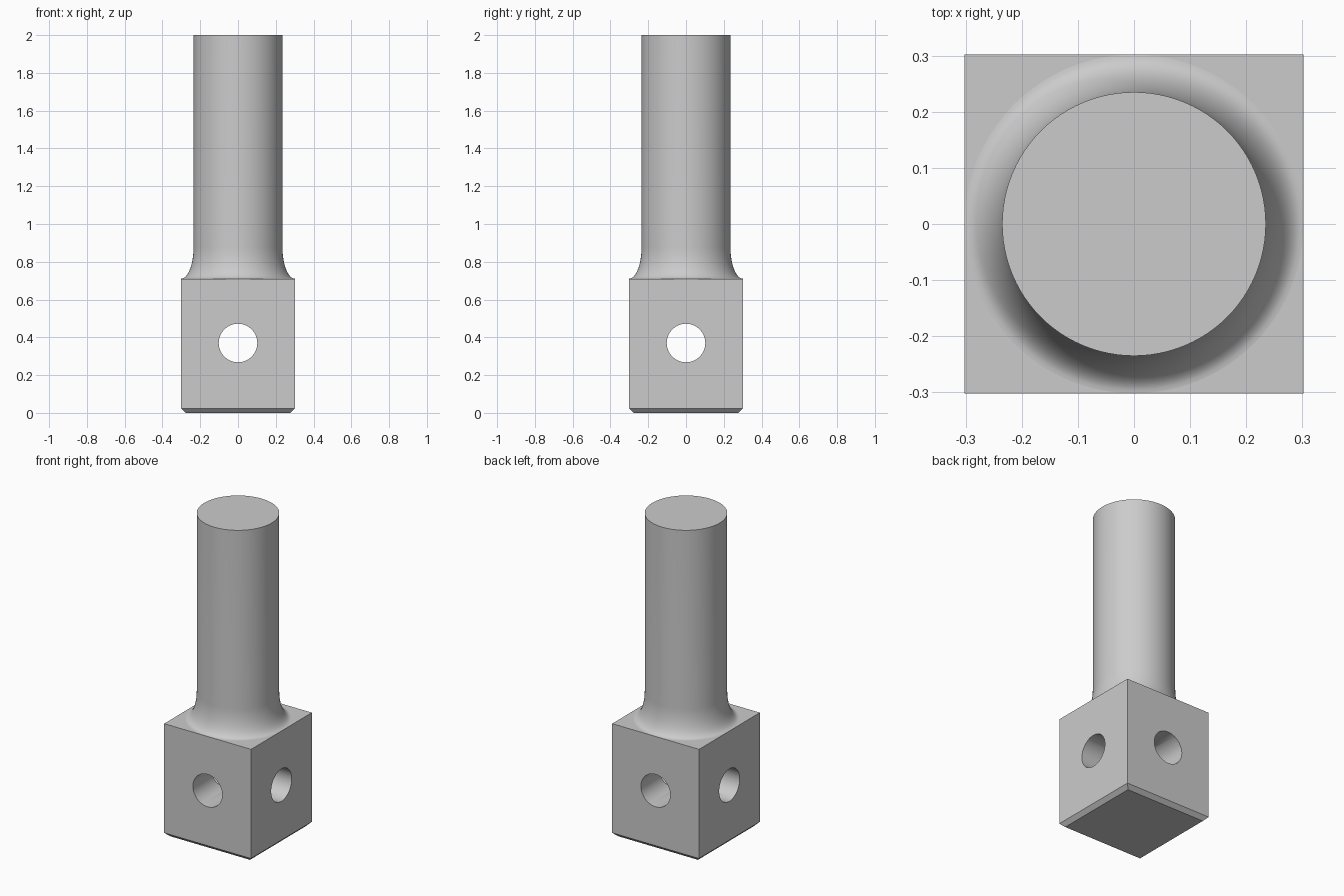
import bpy, bmesh, math

default = bpy.data.objects.get("Cube")
if default:
    bpy.data.objects.remove(default, do_unlink=True)

HALF, BLOCK_TOP, CHAMFER = 0.302, 0.71, 0.024
HOLE_R, HOLE_Z = 0.102, 0.37
SHAFT_R, FILLET_TOP, TOP = 0.235, 0.88, 2.0

steel = bpy.data.materials.new("plain grey")
steel.use_nodes = True
grey = (0.6, 0.6, 0.6, 1)
steel.diffuse_color = grey
steel.node_tree.nodes["Principled BSDF"].inputs["Base Color"].default_value = grey


def add_object(name, bm):
    bmesh.ops.recalc_face_normals(bm, faces=bm.faces)
    mesh = bpy.data.meshes.new(name)
    bm.to_mesh(mesh)
    bm.free()
    mesh.materials.append(steel)
    obj = bpy.data.objects.new(name, mesh)
    bpy.context.collection.objects.link(obj)
    return obj


def activate(obj):
    bpy.ops.object.select_all(action='DESELECT')
    obj.select_set(True)
    bpy.context.view_layer.objects.active = obj


def smooth(obj):
    activate(obj)
    bpy.ops.object.shade_smooth_by_angle(angle=math.radians(30))


# Square block with a chamfered underside
bm = bmesh.new()
bmesh.ops.create_cube(bm, size=1)
for v in bm.verts:
    v.co.x *= 2 * HALF
    v.co.y *= 2 * HALF
    v.co.z = (v.co.z + 0.5) * BLOCK_TOP
bottom = [e for e in bm.edges if all(v.co.z < 0.01 for v in e.verts)]
bmesh.ops.bevel(bm, geom=bottom, offset=CHAMFER, segments=1, affect='EDGES')
block = add_object("square_block", bm)

# Crossing through holes along x and y
for name, rotation in (("hole_cutter_y", (math.pi / 2, 0, 0)),
                       ("hole_cutter_x", (0, math.pi / 2, 0))):
    bm = bmesh.new()
    bmesh.ops.create_cone(bm, cap_ends=True, segments=64, radius1=HOLE_R,
                          radius2=HOLE_R, depth=1)
    cutter = add_object(name, bm)
    cutter.location.z = HOLE_Z
    cutter.rotation_euler = rotation
    cutter.hide_render = True
    bpy.context.view_layer.update()
    activate(block)
    cut = block.modifiers.new(name, 'BOOLEAN')
    cut.operation, cut.solver, cut.object = 'DIFFERENCE', 'EXACT', cutter
    bpy.ops.object.modifier_apply(modifier=cut.name)
    bpy.data.objects.remove(cutter, do_unlink=True)
smooth(block)

# Round shaft flaring into the block through an elliptical fillet
STEPS = 16
profile = []
for i in range(STEPS + 1):
    a = math.pi / 2 * i / STEPS
    profile.append((HALF - (HALF - SHAFT_R) * math.sin(a),
                    FILLET_TOP - (FILLET_TOP - BLOCK_TOP) * math.cos(a)))
profile += [(SHAFT_R, TOP), (0, TOP)]
bm = bmesh.new()
verts = [bm.verts.new((r, 0, z)) for r, z in profile]
edges = [bm.edges.new(pair) for pair in zip(verts, verts[1:])]
bmesh.ops.spin(bm, geom=verts + edges, cent=(0, 0, 0), axis=(0, 0, 1),
               angle=2 * math.pi, steps=96)
bmesh.ops.remove_doubles(bm, verts=bm.verts, dist=0.0002)
shaft = add_object("round_shaft", bm)
# Make sure the open surface faces outward
if max(shaft.data.polygons, key=lambda p: p.center.z).normal.z < 0:
    shaft.data.flip_normals()
smooth(shaft)
